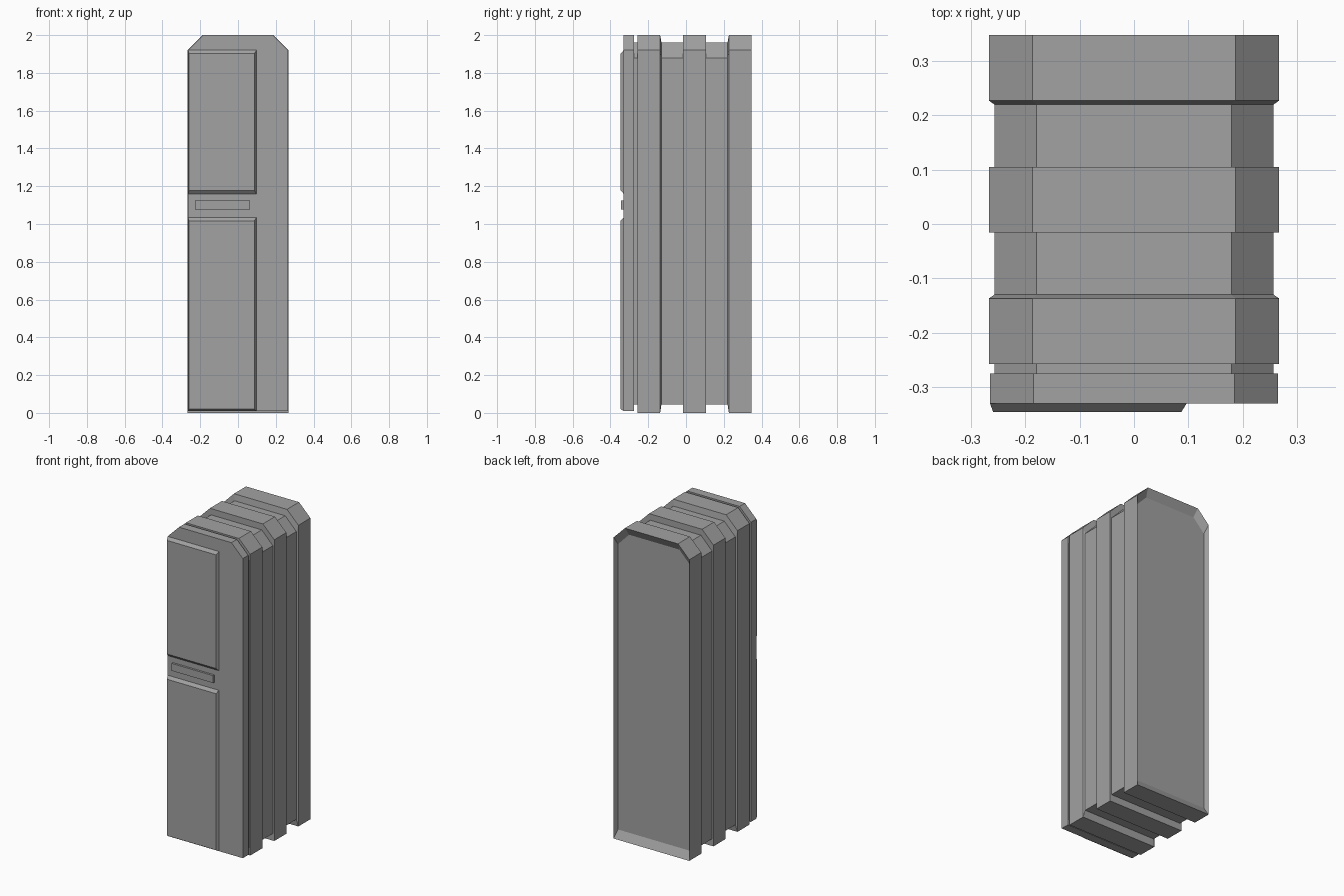
import bpy
import bmesh

cube = bpy.data.objects.get("Cube")
if cube:
    bpy.data.objects.remove(cube, do_unlink=True)

grey = bpy.data.materials.new("plain grey")
grey.use_nodes = True
colour = (0.36, 0.36, 0.36, 1)
grey.diffuse_color = colour
grey.node_tree.nodes["Principled BSDF"].inputs["Base Color"].default_value = colour


def loft(name, rings):
    """Join outlines placed along y, capping both ends."""
    bm = bmesh.new()
    loops = [[bm.verts.new((x, y, z)) for x, z in outline] for y, outline in rings]
    for a, b in zip(loops, loops[1:]):
        for i in range(len(a)):
            j = (i + 1) % len(a)
            bm.faces.new((a[i], a[j], b[j], b[i]))
    bm.faces.new(loops[0])
    bm.faces.new(loops[-1])
    bmesh.ops.recalc_face_normals(bm, faces=bm.faces)
    mesh = bpy.data.meshes.new(name)
    bm.to_mesh(mesh)
    bm.free()
    mesh.materials.append(grey)
    obj = bpy.data.objects.new(name, mesh)
    bpy.context.collection.objects.link(obj)
    return obj


def cabinet(half, low, high, cut):
    """Tall outline with both top corners cut off."""
    return [(-half, low), (half, low), (half, high - 0.08),
            (half - cut, high), (cut - half, high), (-half, high - 0.08)]


def rect(x0, x1, z0, z1):
    return [(x0, z0), (x1, z0), (x1, z1), (x0, z1)]


rib = cabinet(0.267, 0, 2, 0.08)
groove = cabinet(0.257, 0.045, 1.96, 0.078)
panel = cabinet(0.265, 0.01, 2, 0.08)
recess = cabinet(0.255, 0.05, 1.95, 0.078)

# Ribbed body with sunken back panel
loft("ribbed_body", [
    (-0.275, groove), (-0.258, groove), (-0.258, rib), (-0.137, rib),
    (-0.13, groove), (-0.016, groove), (-0.016, rib), (0.105, rib),
    (0.105, groove), (0.22, groove), (0.227, rib), (0.348, rib), (0.32, recess)])

# Front slab
loft("front_panel", [(-0.33, panel), (-0.275, panel)])

# Two bevelled doors
for name, low, high, foot in (("lower_door", 0.01, 1.035, 0.01),
                              ("upper_door", 1.16, 1.92, 0.018)):
    loft(name, [(-0.346, rect(-0.259, 0.087, low + foot, high - 0.018)),
                (-0.33, rect(-0.265, 0.097, low, high))])

# Handle bar between the doors
loft("handle", [(-0.343, rect(-0.228, 0.064, 1.078, 1.125)),
                (-0.329, rect(-0.228, 0.064, 1.078, 1.125))])
